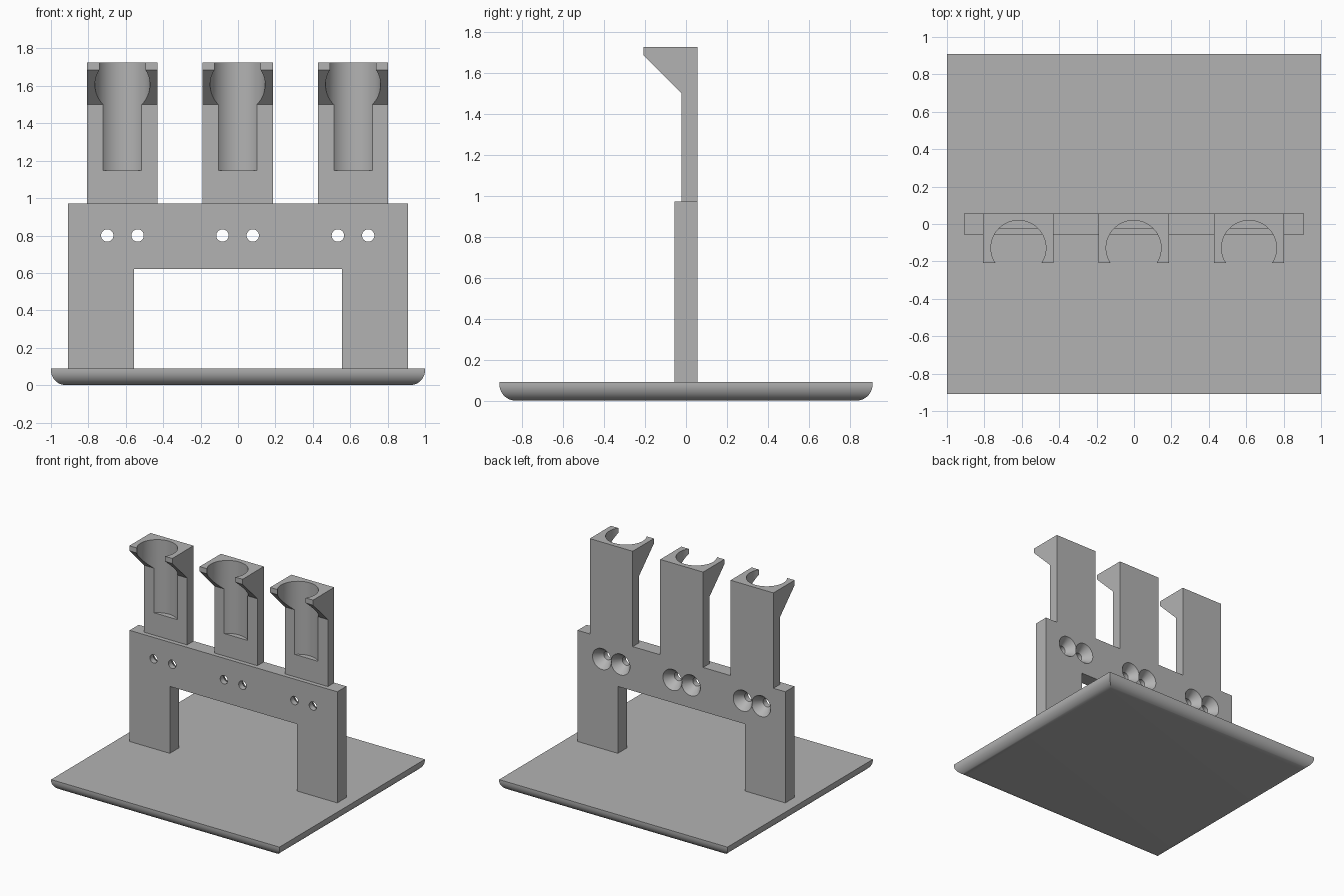
import bpy, bmesh
from math import sin, cos, pi, radians

cube = bpy.data.objects.get("Cube")
if cube:
    bpy.data.objects.remove(cube, do_unlink=True)

grey = bpy.data.materials.new("plain_grey")
grey.use_nodes = True
colour = (0.45, 0.45, 0.45, 1)
grey.diffuse_color = colour
grey.node_tree.nodes["Principled BSDF"].inputs["Base Color"].default_value = colour


def loft(name, rings):
    """Closed solid through a list of matching rings of points."""
    bm = bmesh.new()
    loops = [[bm.verts.new(p) for p in ring] for ring in rings]
    for a, b in zip(loops, loops[1:]):
        n = len(a)
        for i in range(n):
            j = (i + 1) % n
            bm.faces.new((a[i], a[j], b[j], b[i]))
    bm.faces.new(loops[0])
    bm.faces.new(loops[-1])
    bmesh.ops.recalc_face_normals(bm, faces=bm.faces)
    mesh = bpy.data.meshes.new(name)
    bm.to_mesh(mesh)
    bm.free()
    mesh.materials.append(grey)
    obj = bpy.data.objects.new(name, mesh)
    bpy.context.collection.objects.link(obj)
    return obj


def activate(obj):
    bpy.ops.object.select_all(action='DESELECT')
    obj.select_set(True)
    bpy.context.view_layer.objects.active = obj


def cut(obj, cutter):
    mod = obj.modifiers.new("cut", 'BOOLEAN')
    mod.operation = 'DIFFERENCE'
    mod.solver = 'EXACT'
    mod.object = cutter
    activate(obj)
    bpy.ops.object.modifier_apply(modifier=mod.name)
    bpy.data.objects.remove(cutter, do_unlink=True)


def smooth(obj):
    activate(obj)
    bpy.ops.object.shade_smooth_by_angle(angle=radians(30))


def circle(r, place, n=64):
    return [place(r * cos(2 * pi * i / n), r * sin(2 * pi * i / n)) for i in range(n)]


# Base plate, rounded along its lower edges
base_top, round_r, steps = 0.09, 0.08, 10
levels = []
for i in range(steps + 1):
    a = pi / 2 * i / steps
    levels.append((round_r * (1 - sin(a)), round_r * (1 - cos(a))))
levels.append((0, base_top))
base = loft("base_plate", [
    [(sx * (1 - d), sy * (0.91 - d), z) for sx, sy in ((-1, -1), (1, -1), (1, 1), (-1, 1))]
    for d, z in levels])
smooth(base)

# Support frame: an arch with two legs
back = 0.057
arch = [(-0.91, base_top), (-0.557, base_top), (-0.557, 0.62), (0.557, 0.62),
        (0.557, base_top), (0.91, base_top), (0.91, 0.97), (-0.91, 0.97)]
frame = loft("support_frame", [[(x, y, z) for x, z in arch] for y in (-back, back)])

centres = {"right": -0.618, "middle": -0.002, "left": 0.615}

# Countersunk screw holes, widening towards the back
screw_profile = [(-0.1, 0.033), (-0.013, 0.033), (back, 0.083), (0.099, 0.113)]
for cx in centres.values():
    for side in (-1, 1):
        x0 = cx + side * 0.081
        cut(frame, loft("screw_cutter", [
            circle(r, lambda u, v, y=y: (x0 + u, y, 0.8 + v), 40)
            for y, r in screw_profile]))
smooth(frame)

# Three holders: an upright with a sloped bracket and an open round socket
holder_profile = [(back, 0.97), (back, 1.725), (-0.208, 1.725),
                  (-0.208, 1.685), (-0.023, 1.5), (-0.023, 0.97)]
for side, cx in centres.items():
    holder = loft(side + "_holder", [
        [(x, y, z) for y, z in holder_profile] for x in (cx - 0.188, cx + 0.188)])
    cut(holder, loft("socket_cutter", [
        circle(0.147, lambda u, v, z=z: (cx + u, -0.128 + v, z)) for z in (1.147, 1.9)]))
    smooth(holder)
